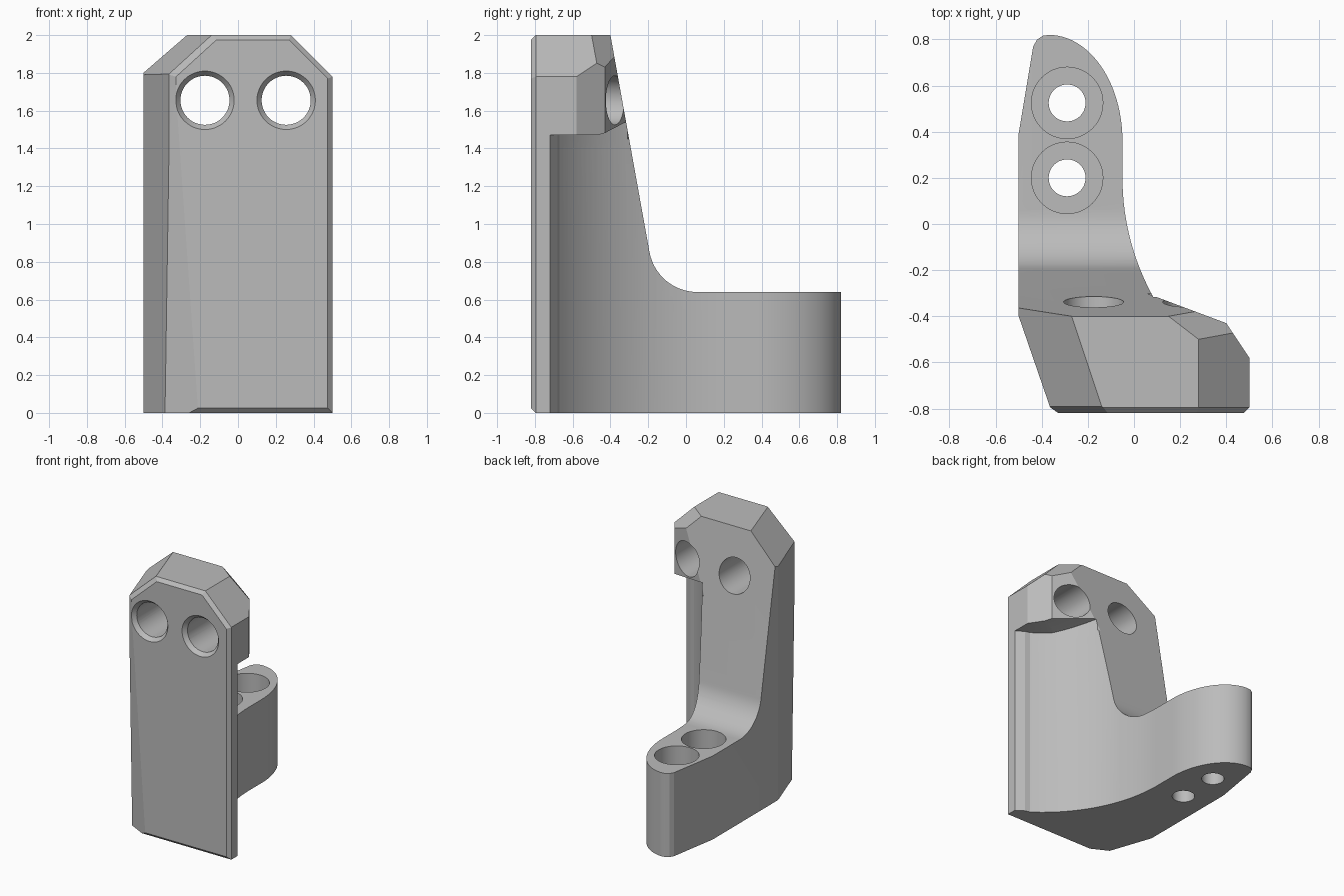
import bpy, bmesh
from math import sin, cos, radians, pi
from mathutils import Vector, Matrix

old = bpy.data.objects.get("Cube")
if old:
    bpy.data.objects.remove(old, do_unlink=True)

grey = bpy.data.materials.new("plain grey")
grey.use_nodes = True
grey.diffuse_color = (0.5, 0.5, 0.5, 1)
grey.node_tree.nodes["Principled BSDF"].inputs["Base Color"].default_value = (0.5, 0.5, 0.5, 1)


def arc(cx, cy, rx, ry, start, end, n):
    """Points along an elliptical arc, angles in degrees."""
    steps = [radians(start + (end - start) * i / n) for i in range(n + 1)]
    return [(cx + rx * cos(a), cy + ry * sin(a)) for a in steps]


def prism(points, offset):
    """Extrude a loop of 3D points along an offset."""
    bm = bmesh.new()
    face = bm.faces.new([bm.verts.new(p) for p in points])
    top = bmesh.ops.extrude_face_region(bm, geom=[face])["geom"]
    moved = [v for v in top if isinstance(v, bmesh.types.BMVert)]
    bmesh.ops.translate(bm, verts=moved, vec=offset)
    bmesh.ops.recalc_face_normals(bm, faces=bm.faces)
    return bm


def clip(bm, point, normal):
    """Slice away everything on the normal's side and cap the cut."""
    bmesh.ops.bisect_plane(bm, geom=bm.verts[:] + bm.edges[:] + bm.faces[:], dist=1e-5,
                           plane_co=point, plane_no=Vector(normal).normalized(), clear_outer=True)
    bmesh.ops.holes_fill(bm, edges=[e for e in bm.edges if e.is_boundary], sides=0)
    bmesh.ops.recalc_face_normals(bm, faces=bm.faces)


def finish(bm, name):
    mesh = bpy.data.meshes.new(name)
    bm.to_mesh(mesh)
    bm.free()
    mesh.materials.append(grey)
    ob = bpy.data.objects.new(name, mesh)
    bpy.context.collection.objects.link(ob)
    return ob


def drill(start, along, r1, r2, depth):
    """Round cutter from start, r1 at the start and r2 at the far end."""
    bm = bmesh.new()
    direction = Vector(along)
    turn = direction.to_track_quat('Z', 'Y').to_matrix().to_4x4()
    place = Matrix.Translation(Vector(start) + direction * depth / 2) @ turn
    bmesh.ops.create_cone(bm, cap_ends=True, segments=48, radius1=r1, radius2=r2,
                          depth=depth, matrix=place)
    return finish(bm, "drill")


# Body: side profile with a filleted inner corner
side = [(-0.82, 0), (0.9, 0), (0.9, 0.64)]
side += arc(0.06, 0.8975, 0.2575, 0.2575, 270, 190.2, 14)
side += [(-0.40, 2), (-0.82, 2)]
body_bm = prism([(-0.5, y, z) for y, z in side], (1, 0, 0))

# Slanted side, head corners, then the bevel round the front face
left_n = Vector((-0.945, -0.326, 0))
slant_n = Vector((-0.0882, -0.0294, 0.0966)).normalized()
right_n = Vector((1, 0, 1)).normalized()
front_n = Vector((0, -1, 0))
cuts = [
    ((-0.5, -0.4, 0), left_n),
    ((-0.5, -0.4, 1.79), slant_n),
    ((0.5, 0, 1.78), right_n),
    ((0.28, -0.5, 2), (0.017, 0.0221, 0.0211)),
    ((0.5, -0.795, 0), (1, -1, 0)),
    ((0, -0.795, 2), (0, -1, 1)),
    ((0, -0.795, 0), (0, -1, -1)),
    ((-0.363, -0.795, 0), left_n + front_n),
    ((-0.363, -0.795, 1.79), slant_n + front_n),
    ((0.5, -0.795, 1.78), right_n + front_n),
]
for point, normal in cuts:
    clip(body_bm, point, normal)

# Tapering facet down the slanted front edge
a, b, c = Vector((-0.355, -0.81, 1.79)), Vector((-0.385, -0.73, 0)), Vector((-0.23, -0.81, 0))
facet_n = (b - a).cross(c - a)
clip(body_bm, a, facet_n if facet_n.y < 0 else -facet_n)
body = finish(body_bm, "mounting_bracket")

# Plan outline outside the foot and web
plan = [(0.7, -0.72), (0.5, -0.72), (0.44, -0.68)]
plan += arc(1.015, 0.2, 1.065, 1.065, 234.8, 180, 28)
plan += arc(-0.37, 0.36, 0.32, 0.46, 0, 90, 24)
plan += [(-0.395, 0.816), (-0.42, 0.8), (-0.437, 0.77), (-0.532, 0.2), (-0.7, 0.2), (-0.7, 1), (0.7, 1)]
cutters = [finish(prism([(x, y, -0.1) for x, y in plan], (0, 0, 1.57)), "side_cutter")]

# Sloping underside of the head
ramp = prism([(x, y, 1.4) for x, y in plan], (0, 0, 0.4))
clip(ramp, (0.43, -0.47, 1.47), (0.122, -0.196, 1))
cutters.append(finish(ramp, "ramp_cutter"))

# Angled back corner of the head
corner = [(0.6, -0.73), (0.4, -0.43), (0, -0.28), (0, 0.2), (0.6, 0.2)]
cutters.append(finish(prism([(x, y, 1.45) for x, y in corner], (0, 0, 0.7)), "corner_cutter"))

# Two bolt holes through the head, with countersunk mouths
for x in (-0.175, 0.255):
    cutters.append(drill((x, -1, 1.655), (0, 1, 0), 0.13, 0.13, 1.2))
    cutters.append(drill((x, -0.83, 1.655), (0, 1, 0), 0.163, 0.13, 0.04))

# Two counterbored holes down through the foot
for y in (0.2, 0.525):
    cutters.append(drill((-0.29, y, -0.1), (0, 0, 1), 0.08, 0.08, 1))
    cutters.append(drill((-0.29, y, 0.25), (0, 0, 1), 0.155, 0.155, 0.8))

bpy.ops.object.select_all(action='DESELECT')
body.select_set(True)
bpy.context.view_layer.objects.active = body
for cutter in cutters:
    cutter.hide_render = True
    mod = body.modifiers.new("cut", 'BOOLEAN')
    mod.operation = 'DIFFERENCE'
    mod.solver = 'EXACT'
    mod.object = cutter
    bpy.ops.object.modifier_apply(modifier=mod.name)
    bpy.data.objects.remove(cutter, do_unlink=True)

bpy.ops.object.shade_smooth_by_angle(angle=radians(15))
